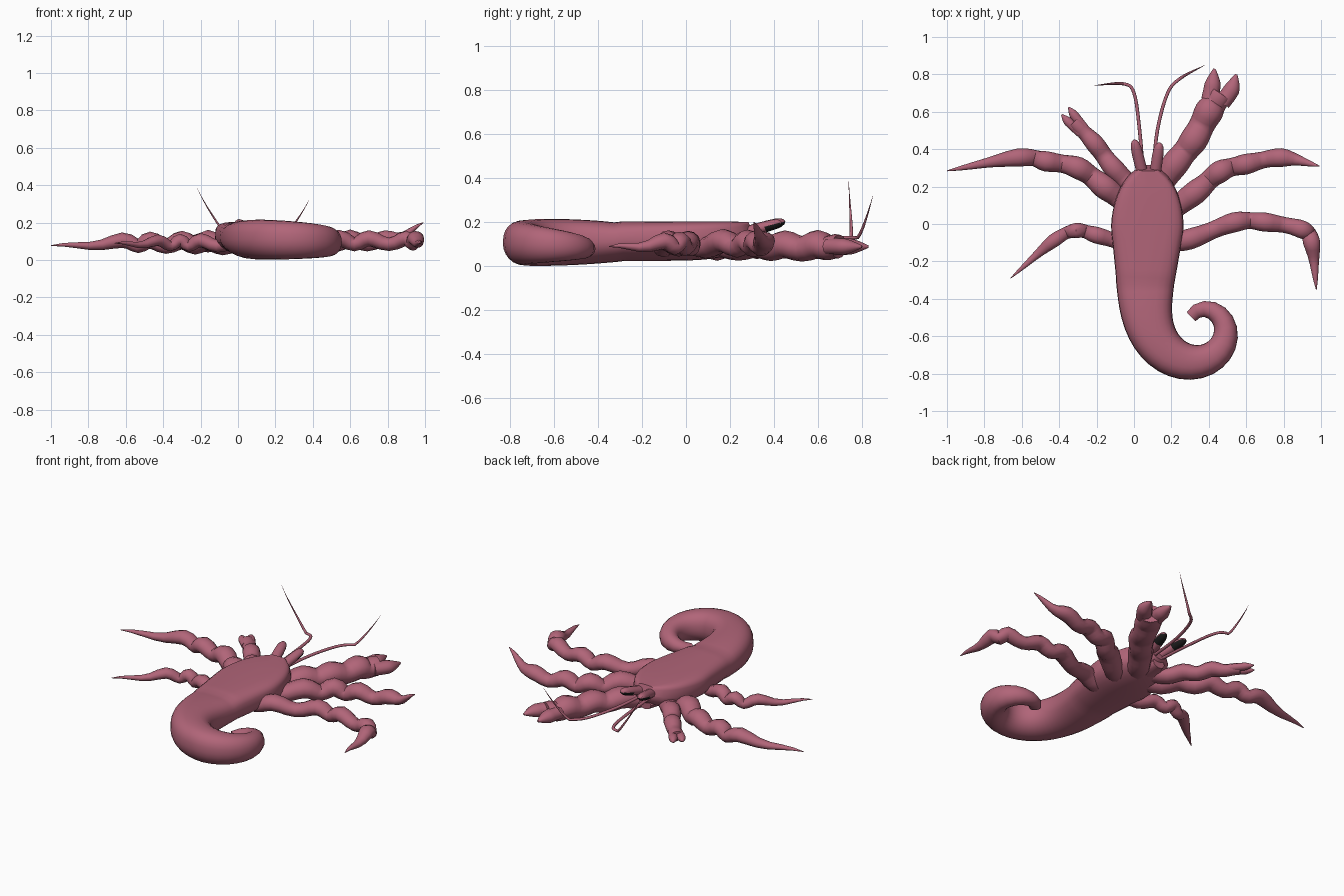
import bpy, math
from mathutils import Vector

cube = bpy.data.objects.get("Cube")
if cube:
    bpy.data.objects.remove(cube, do_unlink=True)


def material(name, colour):
    m = bpy.data.materials.new(name)
    m.use_nodes = True
    m.diffuse_color = (*colour, 1)
    m.node_tree.nodes["Principled BSDF"].inputs["Base Color"].default_value = (*colour, 1)
    return m


rose = material("dusty rose shell", (0.44, 0.13, 0.19))
black = material("black eye underside", (0.01, 0.01, 0.01))


def loft(name, stations, sides=12):
    """Skin over stations of (centre, half width, half height, squareness of the upper half)."""
    verts, faces = [], []
    last = len(stations) - 1
    for i, (centre, width, height, square) in enumerate(stations):
        tangent = (stations[min(i + 1, last)][0] - stations[max(i - 1, 0)][0]).normalized()
        side = tangent.cross(Vector((0, 0, 1))).normalized()
        up = side.cross(tangent)
        for k in range(sides):
            angle = math.tau * k / sides
            co, si = math.cos(angle), math.sin(angle)
            power = 2 / (square if k <= sides / 2 else 2)
            verts.append(centre + side * width * math.copysign(abs(co) ** power, co)
                         + up * height * math.copysign(abs(si) ** power, si))
    for i in range(last):
        a, b = i * sides, (i + 1) * sides
        for k in range(sides):
            n = (k + 1) % sides
            faces.append((a + k, b + k, b + n, a + n))
    faces.append(range(sides))
    faces.append(range(len(verts) - 1, last * sides - 1, -1))
    mesh = bpy.data.meshes.new(name)
    mesh.from_pydata(verts, [], [tuple(f) for f in faces])
    mesh.materials.append(rose)
    obj = bpy.data.objects.new(name, mesh)
    bpy.context.collection.objects.link(obj)
    bpy.ops.object.select_all(action='DESELECT')
    obj.select_set(True)
    bpy.context.view_layer.objects.active = obj
    bpy.ops.object.shade_smooth_by_angle(angle=math.radians(40))
    return obj


def limb(name, points, start, end, tip_z=.09, root_z=.09, knuckle=.08, taper=.95, steps=6):
    """Jointed limb through flat points: swells at each joint, tapers and lifts in its last span."""
    pts = [Vector(p) for p in points]
    pts = [pts[0] * 2 - pts[1]] + pts + [pts[-1] * 2 - pts[-2]]
    spans = len(points) - 1
    stations = []
    for i in range(spans):
        a, b, c, d = pts[i:i + 4]
        final = i == spans - 1
        for step in range(steps + final):
            s = step / steps
            flat = (b * 2 + (c - a) * s + (a * 2 - b * 5 + c * 4 - d) * s ** 2
                    + (b * 3 - a - c * 3 + d) * s ** 3) / 2
            t = (i + s) / spans
            swell = knuckle * math.cos(math.tau * s)
            width = (start + (end - start) * t) * (1 + swell)
            z = root_z + swell * .2
            if final:
                width *= 1 - taper * s ** 1.4
                z += (tip_z - z) * s ** 1.3
            stations.append((flat.to_3d() + Vector((0, 0, z)), width, width * .85, 2))
    return loft(name, stations)


def claw(side, points, start, end, tips):
    """Arm ending in a broad palm, and two fingers bowed apart."""
    limb(side + "_claw_arm", points, start, end, knuckle=.05, taper=.2)
    palm = Vector(points[-1])
    root = palm.lerp(Vector(points[-2]), .4)
    spread = (Vector(tips[0]) - Vector(tips[1])) * .28
    for label, tip, bow in (("outer", tips[0], spread), ("inner", tips[1], -spread)):
        middle = palm.lerp(Vector(tip), .3) + bow
        limb(f"{side}_claw_{label}_finger", [root + bow, middle, tip],
             end * .6, end * .55, knuckle=0, taper=.85)


# Carapace: flat top, rounded front, slightly narrowing rear
body = []
rows = 16
for i in range(rows):
    u = i / rows
    back = max(0, u - .53)
    front = max(0, .53 - u) / .55
    width = .194 * math.sqrt(1 - front ** 2) - back * .085
    height = .09 * (1 - .45 * (1 - u) ** 6)
    body.append((Vector((.075 - .015 * u ** 2, .3 - .62 * u, .205 - height)),
                 width, height, 6 - 3 * u))

# Soft tail: walks backwards while turning ever more tightly
place = Vector((.06, -.32))
rows = 24
for i in range(rows + 3):
    s = i / rows
    body.append((place.to_3d() + Vector((0, 0, .11 - .03 * s ** 3)),
                 .155 - .112 * s, .09 + .1 * s - .15 * s * s, 3 - s))
    turn = math.radians(265 * s ** 1.7 + 20 * s ** 10)
    place += Vector((math.sin(turn), -math.cos(turn))) / rows
loft("body_and_tail", body, 24)

# Mouth block under the head, where the limbs meet
loft("mouth_block", [(Vector((.07, .3 - .3 * u, .09)), .04 + .09 * u, .03 + .03 * u, 2)
                     for u in (0, .3, .6, 1)])

# Walking legs
limb("right_front_leg", [(0, .08), (-.16, .2), (-.3, .3), (-.47, .335), (-.62, .355), (-1, .284)],
     .065, .04, tip_z=.077)
limb("right_rear_leg", [(0, -.12), (-.2, -.06), (-.31, -.035), (-.43, -.09), (-.66, -.29)],
     .045, .03)
limb("left_front_leg", [(.1, 0), (.33, .17), (.46, .28), (.6, .32), (.79, .355), (.99, .31)],
     .064, .042, tip_z=.2, root_z=.1)
limb("left_rear_leg", [(.1, -.12), (.3, -.08), (.54, .01), (.7, .01), (.9, -.03), (.95, -.1),
                       (.975, -.35)], .054, .04, root_z=.1)

# Claws: a small right one and a large left one
claw("right", [(.02, .17), (-.11, .3), (-.21, .43), (-.32, .545)],
     .056, .043, [(-.387, .585), (-.35, .625)])
claw("left", [(.1, .15), (.22, .32), (.32, .45), (.4, .6), (.463, .695)],
     .066, .076, [(.547, .8), (.43, .83)])

# Eye stalks, blunt at the end, with dark undersides
for side, root, tip in (("right", (.05, .25, .15), (0, .45, .205)),
                        ("left", (.11, .25, .15), (.137, .435, .2))):
    root, tip = Vector(root), Vector(tip)
    sizes = [(f, .03 * math.sqrt(1.02 - f ** 8)) for f in (0, .3, .6, .8, .9, .97, 1)]
    stalk = loft(side + "_eye_stalk", [(root.lerp(tip, f), w, w * .85, 2) for f, w in sizes])
    stalk.data.materials.append(black)
    for face in stalk.data.polygons:
        if face.normal.z < -.1 and face.center.y > .37:
            face.material_index = 1

# Antennae
limb("right_antenna", [(.05, .25), (.03, .5), (0, .7), (-.06, .75), (-.22, .74)],
     .01, .008, tip_z=.385, root_z=.13, knuckle=0)
limb("left_antenna", [(.1, .25), (.125, .5), (.18, .7), (.25, .78), (.38, .85)],
     .01, .008, tip_z=.32, root_z=.13, knuckle=0)
